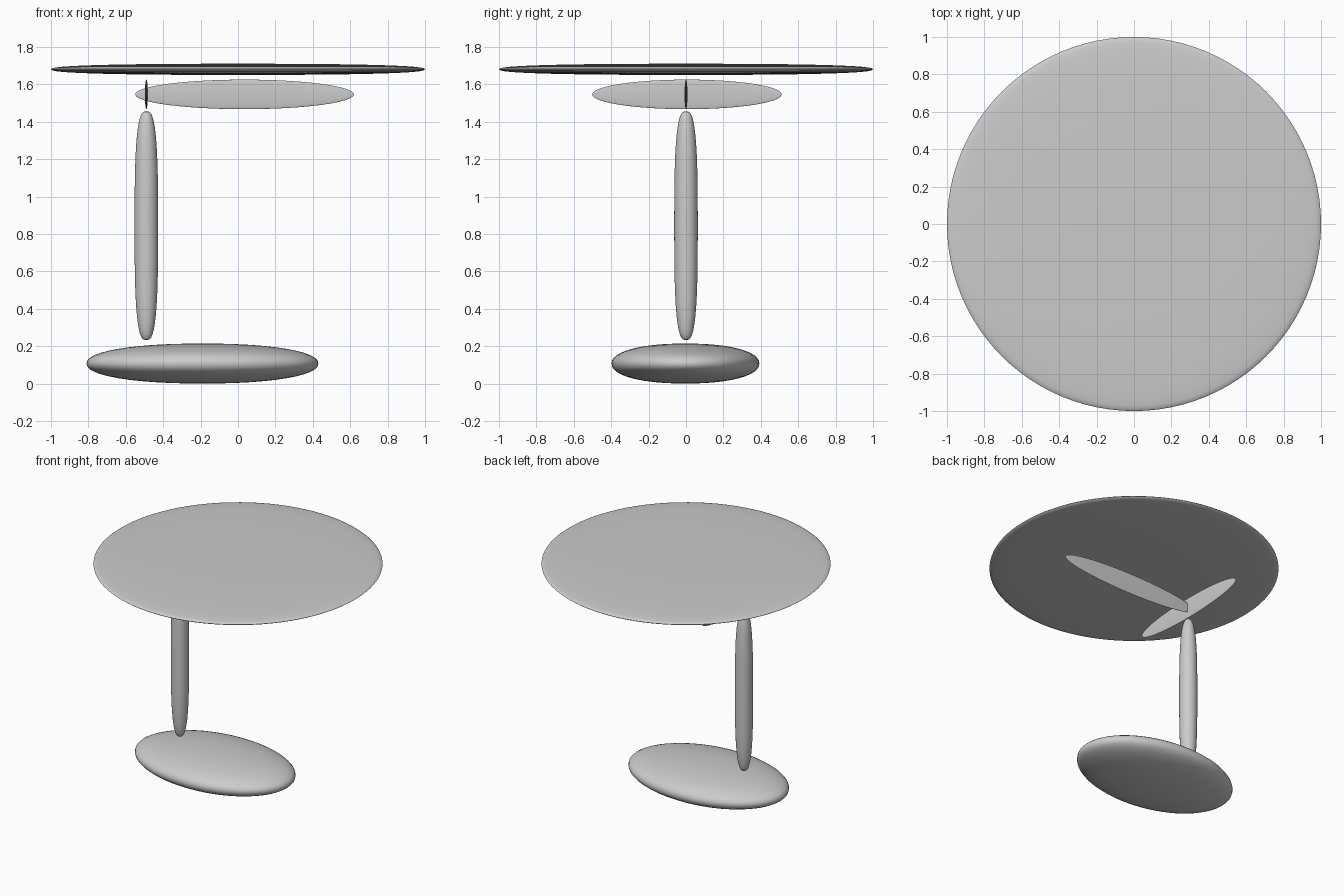
import bpy, bmesh
from math import sin, cos, pi

cube = bpy.data.objects.get("Cube")
if cube:
    bpy.data.objects.remove(cube, do_unlink=True)

grey = bpy.data.materials.new("light grey")
grey.use_nodes = True
colour = (0.6, 0.6, 0.6, 1)
grey.diffuse_color = colour
grey.node_tree.nodes["Principled BSDF"].inputs["Base Color"].default_value = colour


def rounded_solid(name, centre, radii, power=2.0, segments=64, rings=24):
    """Ellipsoid whose vertical profile gets boxier as power grows."""
    bm = bmesh.new()
    e = 2 / power
    rows = []
    for i in range(1, rings):
        a = pi * i / rings - pi / 2
        r = cos(a) ** e
        z = abs(sin(a)) ** e * (1 if a > 0 else -1)
        rows.append([bm.verts.new((r * cos(2 * pi * j / segments),
                                   r * sin(2 * pi * j / segments), z))
                     for j in range(segments)])
    bottom, top = bm.verts.new((0, 0, -1)), bm.verts.new((0, 0, 1))
    for j in range(segments):
        k = (j + 1) % segments
        for low, high in zip(rows, rows[1:]):
            bm.faces.new((low[j], low[k], high[k], high[j]))
        bm.faces.new((bottom, rows[0][k], rows[0][j]))
        bm.faces.new((top, rows[-1][j], rows[-1][k]))
    # Scale to size, then move into place
    bmesh.ops.scale(bm, vec=radii, verts=bm.verts)
    bmesh.ops.recalc_face_normals(bm, faces=bm.faces)
    mesh = bpy.data.meshes.new(name)
    bm.to_mesh(mesh)
    bm.free()
    mesh.materials.append(grey)
    obj = bpy.data.objects.new(name, mesh)
    obj.location = centre
    bpy.context.collection.objects.link(obj)
    bpy.ops.object.select_all(action="DESELECT")
    obj.select_set(True)
    bpy.context.view_layer.objects.active = obj
    bpy.ops.object.shade_smooth_by_angle(angle=0.6)
    return obj


post_x = -0.49

# Round table top
rounded_solid("table_top", (0, 0, 1.68), (1, 1, 0.03), power=2.5, segments=96)

# Crossed thin support arms under the top
rounded_solid("long_arm", (0.035, 0, 1.546), (0.585, 0.008, 0.079))
rounded_solid("cross_arm", (post_x, 0.005, 1.546), (0.008, 0.507, 0.079))

# Off-centre post
rounded_solid("post", (post_x, 0, 0.844), (0.063, 0.063, 0.612), power=3, segments=32)

# Oval foot
rounded_solid("base", (-0.19, -0.003, 0.107), (0.62, 0.395, 0.107), power=2.2)
